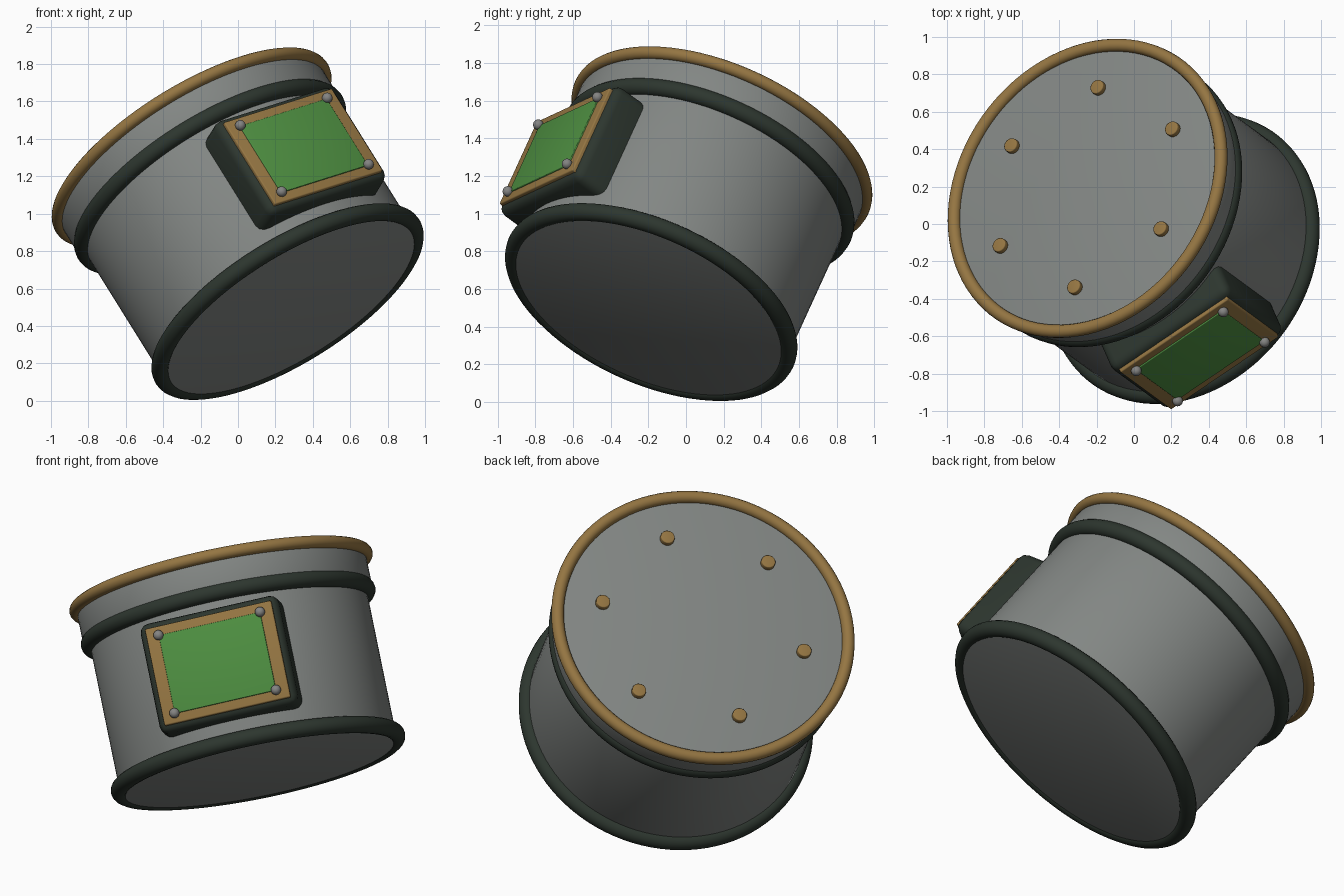
import bpy, bmesh, math
from mathutils import Matrix, Vector

cube = bpy.data.objects.get("Cube")
if cube:
    bpy.data.objects.remove(cube, do_unlink=True)


def material(name, rgb):
    m = bpy.data.materials.new(name)
    m.use_nodes = True
    color = (*rgb, 1.0)
    m.diffuse_color = color
    m.node_tree.nodes["Principled BSDF"].inputs["Base Color"].default_value = color
    return m


grey = material("grey metal", (0.225, 0.24, 0.23))
dark = material("dark rubber", (0.026, 0.037, 0.028))
brass = material("brass", (0.30, 0.18, 0.055))
green = material("green screen", (0.075, 0.27, 0.052))
steel = material("steel rivet", (0.23, 0.23, 0.225))

# Tilted frame: local z runs up the drum, local -y faces out of the panel
up = Vector((-0.493, 0.361, 0.791)).normalized()
side = Vector((0.80, 0.542, 0.253))
side = (side - up * side.dot(up)).normalized()
back = up.cross(side)
frame = Matrix((side, back, up)).transposed().to_4x4()
frame.translation = (0.265, -0.185, 0.53)


def finish(name, mat, place, bevel=0.0, segments=3):
    """Name, colour, round, smooth and place the newly added primitive."""
    obj = bpy.context.object
    obj.name = name
    obj.data.transform(Matrix.Translation(place))
    if bevel:
        bm = bmesh.new()
        bm.from_mesh(obj.data)
        edges = [e for e in bm.edges if e.calc_face_angle(0) > math.radians(40)]
        bmesh.ops.bevel(bm, geom=edges, offset=bevel, segments=segments,
                        profile=0.5, affect='EDGES', clamp_overlap=True)
        bm.to_mesh(obj.data)
        bm.free()
    obj.data.materials.append(mat)
    bpy.ops.object.shade_smooth_by_angle(angle=math.radians(35))
    obj.matrix_world = frame
    return obj


def drum(name, mat, radius, low, high, bevel, sides=96, x=0, y=0):
    bpy.ops.mesh.primitive_cylinder_add(vertices=sides, radius=radius, depth=high - low)
    return finish(name, mat, (x, y, (low + high) / 2), bevel)


def ring(name, mat, major, minor, height):
    bpy.ops.mesh.primitive_torus_add(major_radius=major, minor_radius=minor,
                                     major_segments=96, minor_segments=16)
    return finish(name, mat, (0, 0, height))


def box(name, mat, width, height, inner, outer, bevel):
    bpy.ops.mesh.primitive_cube_add(size=1)
    bpy.context.object.data.transform(Matrix.Diagonal((width, outer - inner, height, 1)))
    return finish(name, mat, (0, -(inner + outer) / 2, PANEL_HEIGHT), bevel)


# Drum, lid and rings
drum("drum_body", grey, 0.78, -0.04, 0.95, 0.025)
drum("lid", grey, 0.815, 0.85, 1.04, 0.012)
ring("lower_ring", dark, 0.782, 0.048, 0)
ring("upper_ring", dark, 0.782, 0.048, 0.84)
ring("lid_rim", brass, 0.82, 0.035, 1.04)

# Six bolts on the lid
for i in range(6):
    a = i * math.pi / 3
    drum(f"lid_bolt_{i + 1}", brass, 0.04, 1.02, 1.07, 0.006, 16,
         0.575 * math.cos(a), 0.575 * math.sin(a))

# Display panel on the side
PANEL_HEIGHT = 0.43
box("panel_housing", dark, 0.79, 0.63, 0.45, 0.865, 0.05)
box("panel_frame", brass, 0.72, 0.555, 0.80, 0.882, 0.008)
box("panel_screen", green, 0.58, 0.45, 0.84, 0.889, 0.004)

# Corner rivets
for sx in (-1, 1):
    for sz in (-1, 1):
        bpy.ops.mesh.primitive_uv_sphere_add(segments=20, ring_count=12, radius=0.028)
        finish(f"rivet_{'right' if sx < 0 else 'left'}_{'lower' if sz < 0 else 'upper'}",
               steel, (sx * 0.29, -0.895, PANEL_HEIGHT + sz * 0.224))
